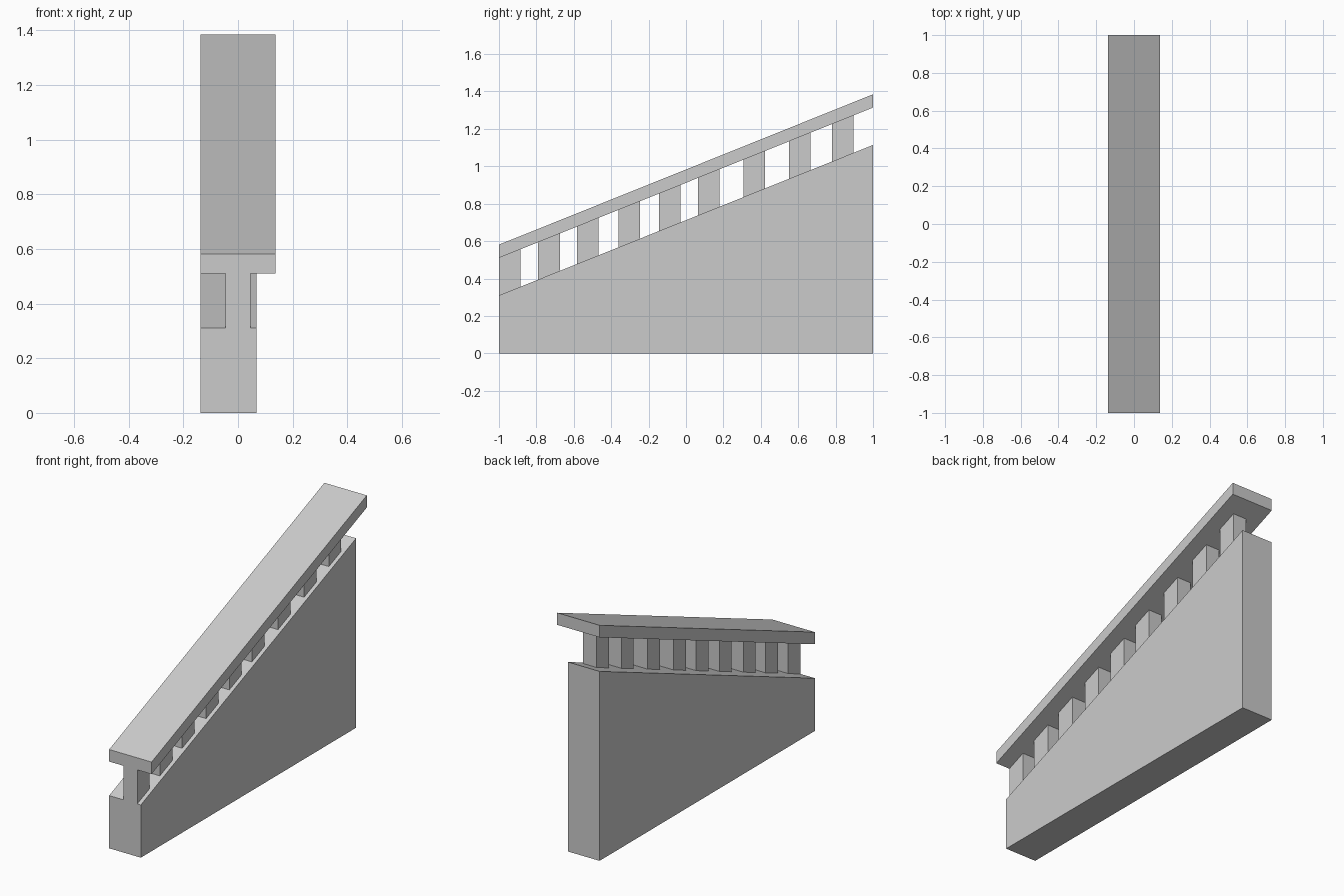
import bpy
import bmesh

cube = bpy.data.objects.get("Cube")
if cube:
    bpy.data.objects.remove(cube, do_unlink=True)

SLOPE = 0.402
WALL_TOP = 0.712      # heights at y = 0
RAIL_BOTTOM = 0.912
RAIL_TOP = 0.983

stone = bpy.data.materials.new("light grey stone")
stone.use_nodes = True
grey = (0.6, 0.6, 0.6, 1)
stone.diffuse_color = grey
stone.node_tree.nodes["Principled BSDF"].inputs["Base Color"].default_value = grey


def at(height, y):
    """Height of a sloped line at y."""
    return height + SLOPE * y


def prism(name, profile, x0, x1):
    """Extrude a side profile of (y, z) points from x0 to x1."""
    bm = bmesh.new()
    face = bm.faces.new([bm.verts.new((x0, y, z)) for y, z in profile])
    out = bmesh.ops.extrude_face_region(bm, geom=[face])
    verts = [v for v in out["geom"] if isinstance(v, bmesh.types.BMVert)]
    bmesh.ops.translate(bm, verts=verts, vec=(x1 - x0, 0, 0))
    bmesh.ops.recalc_face_normals(bm, faces=bm.faces)
    mesh = bpy.data.meshes.new(name)
    bm.to_mesh(mesh)
    bm.free()
    mesh.materials.append(stone)
    obj = bpy.data.objects.new(name, mesh)
    bpy.context.collection.objects.link(obj)


def sloped(name, y0, y1, low, high, x0, x1):
    """Block with both ends upright and its top and bottom on the slope."""
    prism(name, [(y0, at(low, y0)), (y1, at(low, y1)),
                 (y1, at(high, y1)), (y0, at(high, y0))], x0, x1)


# Solid wedge wall under the balustrade
prism("base_wall", [(-1, 0), (1, 0), (1, at(WALL_TOP, 1)), (-1, at(WALL_TOP, -1))],
      -0.138, 0.068)

# Handrail, overhanging the wall on one side
sloped("handrail", -1, 1, RAIL_BOTTOM, RAIL_TOP, -0.138, 0.138)

# Square balusters; the lowest one is flush with the front end
starts = [-1, -0.79, -0.583, -0.36, -0.145, 0.065, 0.307, 0.55, 0.78]
for i, y in enumerate(starts):
    sloped(f"baluster_{i + 1}", y, y + 0.115, WALL_TOP, RAIL_BOTTOM, -0.045, 0.045)
